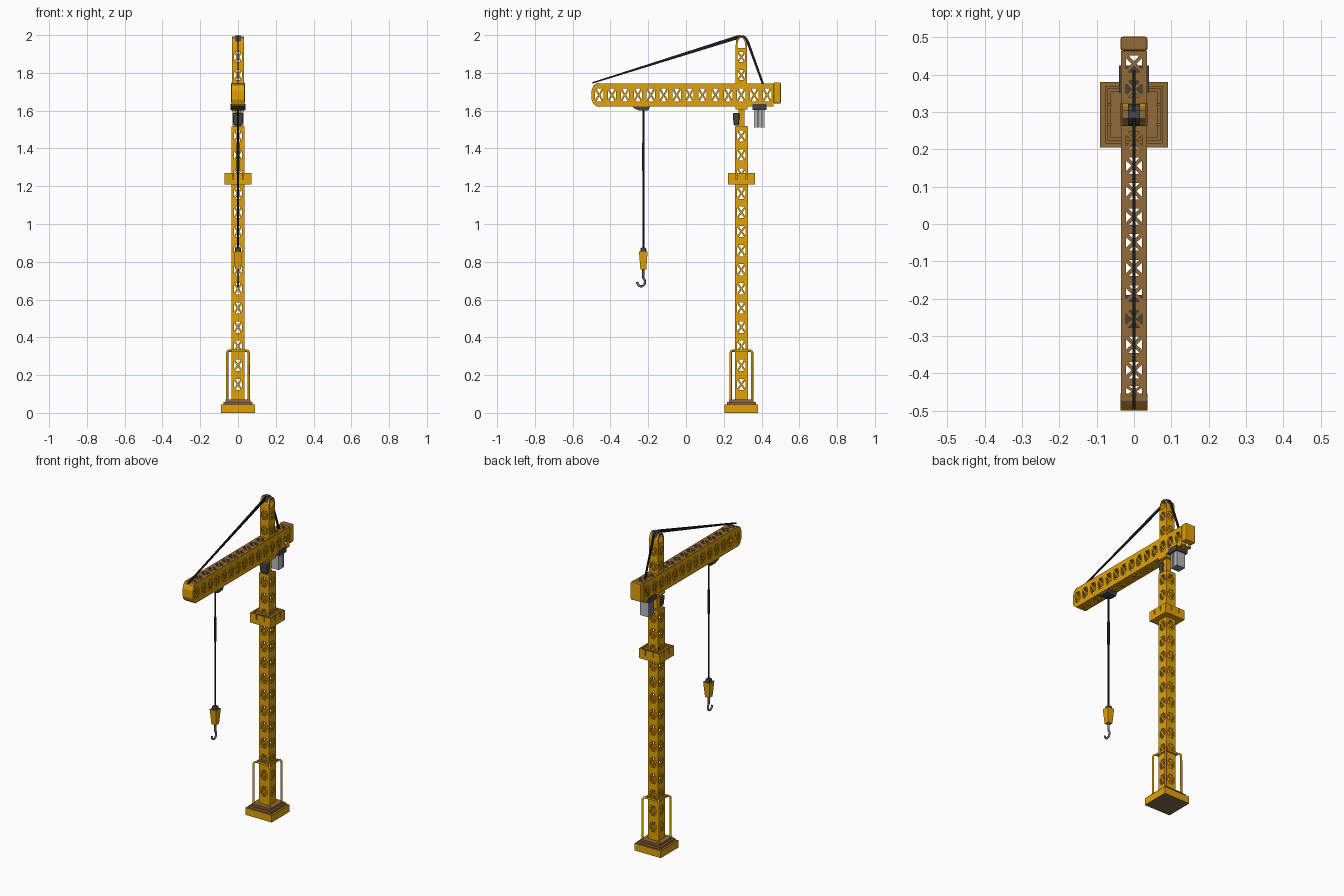
import bpy, bmesh, math
from mathutils import Matrix, Vector

if "Cube" in bpy.data.objects:
    bpy.data.objects.remove(bpy.data.objects["Cube"])


def material(name, rgb):
    m = bpy.data.materials.new(name)
    m.diffuse_color = (*rgb, 1)
    m.use_nodes = True
    m.node_tree.nodes["Principled BSDF"].inputs["Base Color"].default_value = m.diffuse_color
    return m


YELLOW = material("crane yellow", (0.76, 0.36, 0.002))
BROWN = material("worn ochre", (0.28, 0.144, 0.038))
TAUPE = material("underside taupe", (0.22, 0.145, 0.065))
BLACK = material("cable black", (0.012, 0.012, 0.013))
DARK = material("dark grey", (0.06, 0.06, 0.062))
STEEL = material("hook steel", (0.17, 0.17, 0.17))
LIGHT = material("concrete grey", (0.48, 0.48, 0.48))
MY = 0.293  # mast centre along y


def finish(name, bm, mat, mods=()):
    """Make an object; yellow parts get ochre on upward faces."""
    bm.normal_update()
    me = bpy.data.meshes.new(name)
    me.materials.append(mat)
    if mat is YELLOW:
        me.materials.append(BROWN)
        for f in bm.faces:
            f.material_index = int(f.normal.z > 0.6)
    bm.to_mesh(me)
    bm.free()
    ob = bpy.data.objects.new(name, me)
    bpy.context.collection.objects.link(ob)
    for kind, props in mods:
        m = ob.modifiers.new(kind.title(), kind)
        for k, v in props.items():
            setattr(m, k, v)
    return ob


def boxes(name, spans, mat, bevel=0, taper=1):
    """Boxes given as (x0, x1, y0, y1, z0, z1); taper scales the lower end."""
    bm = bmesh.new()
    for x0, x1, y0, y1, z0, z1 in spans:
        c = Vector(((x0 + x1) / 2, (y0 + y1) / 2, (z0 + z1) / 2))
        vs = bmesh.ops.create_cube(bm, size=1)["verts"]
        for v in vs:
            k = taper if v.co.z < 0 else 1
            v.co = c + Vector((v.co.x * (x1 - x0) * k, v.co.y * (y1 - y0) * k, v.co.z * (z1 - z0)))
    mods = [("BEVEL", {"width": bevel, "segments": 2})] if bevel else []
    return finish(name, bm, mat, mods)


def square(name, h, z0, z1, mat):
    """Square slab around the mast axis."""
    return boxes(name, [(-h, h, MY - h, MY + h, z0, z1)], mat)


def prism(name, yz, hx, mat):
    """Side outline extruded across x."""
    bm = bmesh.new()
    f = bm.faces.new([bm.verts.new((-hx, y, z)) for y, z in yz])
    ext = bmesh.ops.extrude_face_region(bm, geom=[f])["geom"]
    for v in ext:
        if isinstance(v, bmesh.types.BMVert):
            v.co.x = hx
    bmesh.ops.recalc_face_normals(bm, faces=bm.faces)
    return finish(name, bm, mat)


def strip(name, yz, hx, thick, mat):
    """Bent plate following a side path, thickened inward."""
    bm = bmesh.new()
    rows = [[bm.verts.new((s * hx, y, z)) for s in (-1, 1)] for y, z in yz]
    for a, b in zip(rows, rows[1:]):
        bm.faces.new((a[0], a[1], b[1], b[0]))
    return finish(name, bm, mat, [("SOLIDIFY", {"thickness": thick, "offset": -1})])


def pipe(name, pts, r, mat):
    cu = bpy.data.curves.new(name, "CURVE")
    cu.dimensions = "3D"
    cu.bevel_depth, cu.bevel_resolution, cu.use_fill_caps = r, 2, True
    sp = cu.splines.new("POLY")
    sp.points.add(len(pts) - 1)
    for p, q in zip(sp.points, pts):
        p.co = (*q, 1)
    cu.materials.append(mat)
    ob = bpy.data.objects.new(name, cu)
    bpy.context.collection.objects.link(ob)
    return ob


def truss(name, place, hx, hy, pitch, n, win_x, win_y, nose=0):
    """Hollow square tube along local z; every cell is an octagon window with an X brace."""
    bm = bmesh.new()
    h = pitch / 2
    for side in range(4):
        c, s = round(math.cos(side * math.pi / 2)), round(math.sin(side * math.pi / 2))
        on_x = side % 2 == 0
        depth, w = (hx, hy) if on_x else (hy, hx)
        a, b = win_x if on_x else win_y
        k, d = 0.34 * min(a, b), 0.0065
        for i in range(n):
            zc = (i + 0.5) * pitch
            short = nose and i == 0

            def vert(u, t):
                if short and not on_x:  # end cell of top and bottom stops at the nose curve
                    t = h - (h - t) * (1 - nose / pitch)
                return bm.verts.new(place @ Vector((c * depth - s * u, s * depth + c * u, zc + t)))
            octo = [vert(*p) for p in ((a, -b + k), (a, b - k), (a - k, b), (-a + k, b),
                                       (-a, b - k), (-a, -b + k), (-a + k, -b), (a - k, -b))]
            core = [vert(*p) for p in ((d, 0), (0, d), (-d, 0), (0, -d))]
            corner = []  # each corner: two verts when rounded off, else one
            for su, st in ((1, 1), (-1, 1), (-1, -1), (1, -1)):
                if short and on_x and st < 0:
                    pr = [vert(su * w, st * (h - nose)), vert(su * (w - nose), st * h)]
                    corner.append(pr if su < 0 else pr[::-1])
                else:
                    corner.append([vert(su * w, st * h)])
            bm.faces.new(core)
            for q in range(4):
                o1, o2 = octo[2 * q + 1], octo[(2 * q + 2) % 8]
                bm.faces.new((o2, o1, *corner[q]))                       # corner gusset
                bm.faces.new((o1, o2, core[(q + 1) % 4], core[q]))       # brace arm
                bm.faces.new((octo[2 * q], corner[q - 1][-1], corner[q][0], o1))  # frame side
    bmesh.ops.remove_doubles(bm, verts=bm.verts, dist=1e-5)
    return finish(name, bm, YELLOW, [("SOLIDIFY", {"thickness": 0.006, "offset": -1})])


# Stepped base
boxes("base_slab", [(-0.091, 0.091, MY - 0.088, MY + 0.088, 0.002, 0.045)], YELLOW)
boxes("base_underside", [(-0.091, 0.091, MY - 0.088, MY + 0.088, 0, 0.002)], TAUPE)
square("base_step_lower", 0.077, 0.045, 0.058, BROWN)
square("base_step_upper", 0.065, 0.058, 0.070, BROWN)

# Mast
square("mast_foot", 0.034, 0.07, 0.1, YELLOW)
truss("mast", Matrix.Translation((0, MY, 0.1)), 0.034, 0.034, 0.1012, 14, (0.022, 0.03), (0.022, 0.03))
square("brace_ring", 0.045, 0.322, 0.336, YELLOW)
for sx in (-1, 1):
    for sy in (-1, 1):
        path = [(0.057, 0.07), (0.057, 0.318), (0.052, 0.328), (0.03, 0.331)]
        pipe("base_brace", [(sx * r, MY + sy * r, z) for r, z in path], 0.0065, YELLOW)

# Service platform with slotted rim
square("platform_floor", 0.062, 1.232, 1.258, YELLOW)
square("platform_base", 0.071, 1.208, 1.236, YELLOW)
rim = []
for e in (-1, 1):
    i, o = sorted((e * 0.061, e * 0.071))
    for s0, s1 in ((-0.071, -0.029), (-0.024, 0.024), (0.029, 0.071)):
        rim.append((s0, s1, MY + i, MY + o, 1.236, 1.27))
        t0, t1 = max(s0, -0.061), min(s1, 0.061)
        rim.append((i, o, MY + t0, MY + t1, 1.236, 1.27))
boxes("platform_rim", rim, YELLOW)

# Slewing neck, turntable and motor
square("mast_cap", 0.03, 1.505, 1.518, YELLOW)
square("slewing_neck", 0.016, 1.518, 1.62, YELLOW)
boxes("turntable", [(-0.036, 0.036, 0.262, 0.325, 1.605, 1.63)], YELLOW)
boxes("slewing_motor", [(-0.03, 0.03, 0.248, 0.284, 1.522, 1.588)], DARK, bevel=0.008, taper=0.8)

# Jib: lattice beam, rounded nose and tail block
jib = Matrix.Translation((0, -0.494, 1.683)) @ Matrix.Rotation(-math.pi / 2, 4, "X")
truss("jib", jib, 0.035, 0.062, 0.0684, 14, (0.034, 0.022), (0.022, 0.022), nose=0.022)
strip("jib_nose", [(-0.455, 1.6205), (-0.474, 1.623), (-0.49, 1.636), (-0.5, 1.66), (-0.5, 1.708),
                   (-0.49, 1.732), (-0.474, 1.744), (-0.46, 1.746)], 0.0355, 0.005, YELLOW)
boxes("jib_tail", [(-0.036, 0.036, 0.464, 0.502, 1.638, 1.75)], YELLOW, bevel=0.006)

# Tower head with arch and cable saddle
truss("tower_head", Matrix.Translation((0, MY, 1.742)), 0.031, 0.031, 0.0945, 2, (0.02, 0.027), (0.02, 0.027))
arch = [(0.031, 1.925), (0.029, 1.96), (0.022, 1.98), (0.011, 1.992)]
path = [(MY - r, z) for r, z in arch] + [(MY + r, z) for r, z in arch[::-1]]
strip("head_arch", path, 0.031, 0.009, YELLOW)
strip("cable_saddle", [(y, z + 0.006) for y, z in path[1:-1]], 0.016, 0.006, DARK)

# Tie cables
prism("front_tie", [(-0.495, 1.743), (0.272, 1.978), (0.285, 2.0), (0.27, 1.998), (-0.495, 1.751)], 0.0035, BLACK)
prism("rear_tie", [(0.30, 2.0), (0.318, 1.992), (0.334, 1.965), (0.413, 1.742), (0.401, 1.742),
                   (0.319, 1.965)], 0.0035, BLACK)

# Counterweight
boxes("counterweight_tray", [(-0.04, 0.04, 0.352, 0.425, 1.604, 1.636)], DARK)
boxes("counterweight_slabs", [(-0.03, 0.03, 0.361 + i * 0.0147, 0.372 + i * 0.0147, 1.51, 1.606)
                              for i in range(4)], LIGHT)

# Trolley, hoist rope and hook block
HY = -0.226
prism("trolley", [(-0.285, 1.622), (-0.275, 1.612), (-0.245, 1.6), (-0.2, 1.6), (-0.19, 1.622)], 0.034, DARK)
pipe("hoist_rope", [(0, HY, 1.605), (0, HY, 0.87)], 0.005, BLACK)
pipe("rope_sleeve", [(0, HY, 1.43), (0, HY, 1.28)], 0.0075, BLACK)
boxes("block_cap", [(-0.016, 0.016, HY - 0.016, HY + 0.016, 0.85, 0.875)], DARK, bevel=0.008)
boxes("hook_block", [(-0.023, 0.023, HY - 0.023, HY + 0.023, 0.76, 0.855)], YELLOW, taper=0.68)
hook = [(0, HY, 0.765), (0, HY, 0.728)]
for k in range(10):  # open towards the front
    t = math.radians(55 - k * 26)
    hook.append((0, HY - 0.012 + 0.021 * math.cos(t), 0.694 + 0.024 * math.sin(t)))
pipe("hook", hook, 0.006, STEEL)
